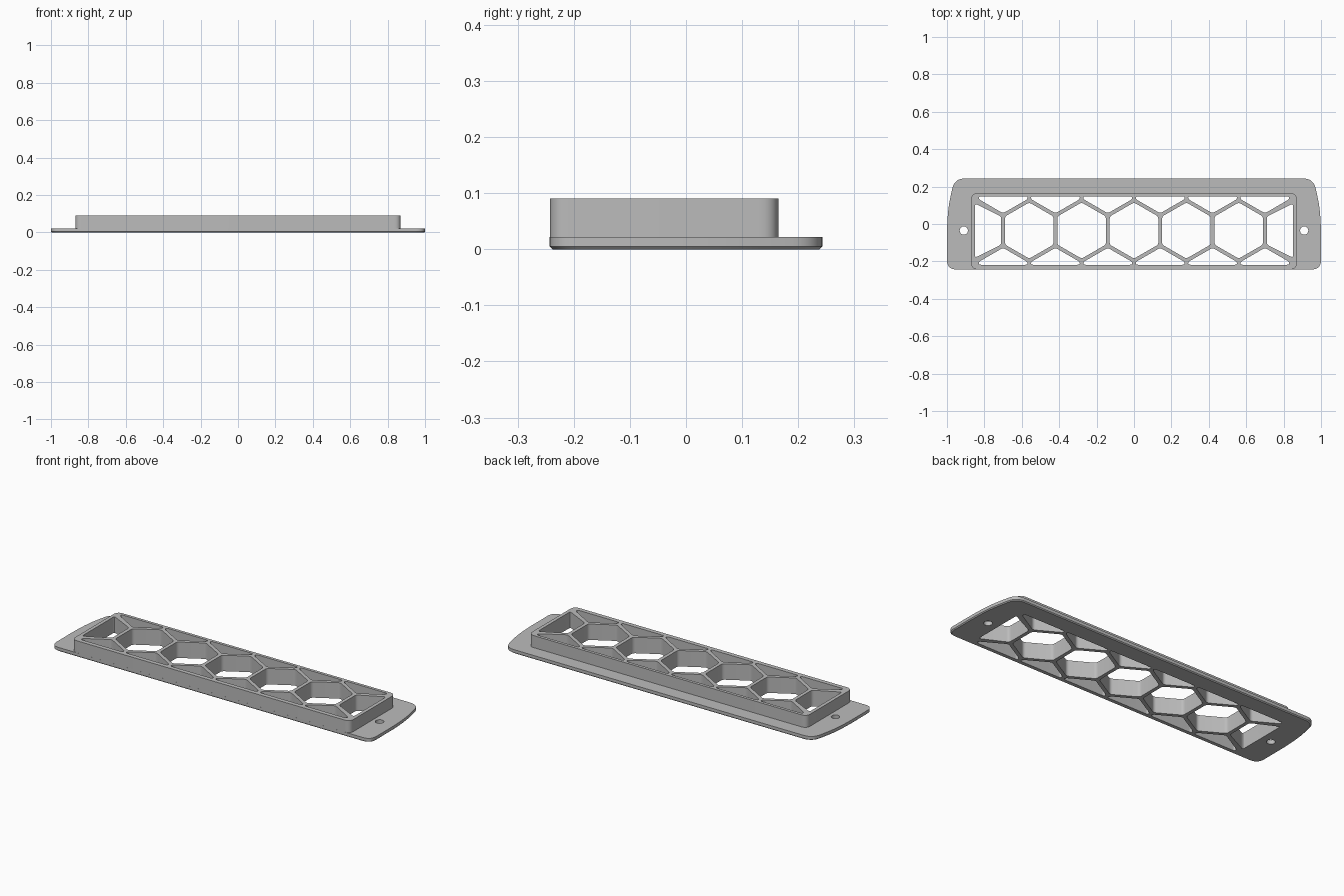
import bpy
import bmesh
import math
from mathutils import Vector

if "Cube" in bpy.data.objects:
    bpy.data.objects.remove(bpy.data.objects["Cube"], do_unlink=True)

# Main sizes
MID_Y = -0.035       # centre line of the cells
PITCH = 0.28         # distance between cells
HALF = 0.13          # half width of a cell
RADIUS = HALF / math.cos(math.pi / 6)
WALL = 0.183         # half depth of the opening
PLATE_TOP = 0.022
BLOCK_TOP = 0.09
FRONT, BACK = -0.243, 0.243

grey = bpy.data.materials.new("grey")
grey.use_nodes = True
colour = (0.5, 0.5, 0.5, 1)
grey.diffuse_color = colour
grey.node_tree.nodes["Principled BSDF"].inputs["Base Color"].default_value = colour


def rounded(points, cuts, steps=6):
    """Round each corner of a polygon, starting the curve 'cut' away from it."""
    if not isinstance(cuts, list):
        cuts = [cuts] * len(points)
    pts = [Vector(p) for p in points]
    out = []
    for i, p in enumerate(pts):
        before, after = pts[i - 1] - p, pts[(i + 1) % len(pts)] - p
        a = p + before.normalized() * min(cuts[i], before.length * 0.45)
        b = p + after.normalized() * min(cuts[i], after.length * 0.45)
        for s in range(steps + 1):
            t = s / steps
            out.append(a * (1 - t) ** 2 + p * 2 * t * (1 - t) + b * t * t)
    return out


def add_prism(bm, outline, levels):
    """Stack the outline at each (height, x scale, y scale) and close both ends."""
    rings = [[bm.verts.new((p.x * sx, p.y * sy, z)) for p in outline]
             for z, sx, sy in levels]
    n = len(outline)
    for low, high in zip(rings, rings[1:]):
        for i in range(n):
            j = (i + 1) % n
            bm.faces.new((low[i], low[j], high[j], high[i]))
    bm.faces.new(rings[0][::-1])
    bm.faces.new(rings[-1])


def finish(bm, name):
    bmesh.ops.recalc_face_normals(bm, faces=bm.faces)
    mesh = bpy.data.meshes.new(name)
    bm.to_mesh(mesh)
    bm.free()
    mesh.materials.append(grey)
    obj = bpy.data.objects.new(name, mesh)
    bpy.context.collection.objects.link(obj)
    return obj


def boolean(target, tool, operation):
    mod = target.modifiers.new(operation.title(), 'BOOLEAN')
    mod.operation = operation
    mod.solver = 'EXACT'
    mod.object = tool
    bpy.ops.object.select_all(action='DESELECT')
    bpy.context.view_layer.objects.active = target
    target.select_set(True)
    bpy.ops.object.modifier_apply(modifier=mod.name)
    bpy.data.objects.remove(tool, do_unlink=True)


# Mounting plate: bowed ends, chamfered underside
side = [(1, FRONT), (1, 0.06), (0.96, BACK)]
side_cuts = [0.05, 0.13, 0.055]
outline = rounded(side + [(-x, y) for x, y in reversed(side)],
                  side_cuts + side_cuts[::-1], 8)
bm = bmesh.new()
add_prism(bm, outline, [(0, 0.995, 0.98), (0.005, 1, 1), (PLATE_TOP, 1, 1)])
grille = finish(bm, "vent_grille")

# Raised block, flush with the front of the plate
front = FRONT + 0.0002
block = rounded([(-0.87, front), (0.87, front), (0.87, 0.165), (-0.87, 0.165)], 0.035, 8)
bm = bmesh.new()
add_prism(bm, block, [(0.01, 1, 1), (BLOCK_TOP, 1, 1)])
boolean(grille, finish(bm, "raised_block"), 'UNION')

# Honeycomb openings and screw holes
cells = []
for k in range(-2, 3):
    cells.append([(k * PITCH + RADIUS * math.sin(a), MID_Y + RADIUS * math.cos(a))
                  for a in (-i * math.pi / 3 for i in range(6))])

# Cells clipped by the long walls
shoulder = 1.5 * PITCH / math.sqrt(3) - RADIUS / 2
tip = shoulder - RADIUS / 2
for k in range(6):
    cx = (k - 2.5) * PITCH
    for s in (-1, 1):
        shape = [(-HALF, WALL), (-HALF, shoulder), (0, tip), (HALF, shoulder), (HALF, WALL)]
        cells.append([(cx + x * s, MID_Y + y * s) for x, y in shape])

# Half cells at both ends
inner = 3 * PITCH - HALF
for s in (-1, 1):
    cells.append([(s * 0.85, MID_Y - s * 0.145), (s * 0.85, MID_Y + s * 0.145),
                  (s * inner, MID_Y + s * RADIUS / 2), (s * inner, MID_Y - s * RADIUS / 2)])

bm = bmesh.new()
through = [(-0.05, 1, 1), (0.15, 1, 1)]
for cell in cells:
    add_prism(bm, rounded(cell, 0.014), through)
for s in (-1, 1):
    circle = [Vector((s * 0.91 + 0.022 * math.cos(a), MID_Y + 0.022 * math.sin(a)))
              for a in (i * math.tau / 32 for i in range(32))]
    add_prism(bm, circle, through)
cutter = finish(bm, "opening_cutter")
cutter.hide_render = True
boolean(grille, cutter, 'DIFFERENCE')

# One colour, smooth rounded corners with crisp edges
grille.data.materials.clear()
grille.data.materials.append(grey)
for face in grille.data.polygons:
    face.material_index = 0
bpy.ops.object.shade_smooth_by_angle(angle=math.radians(25))
